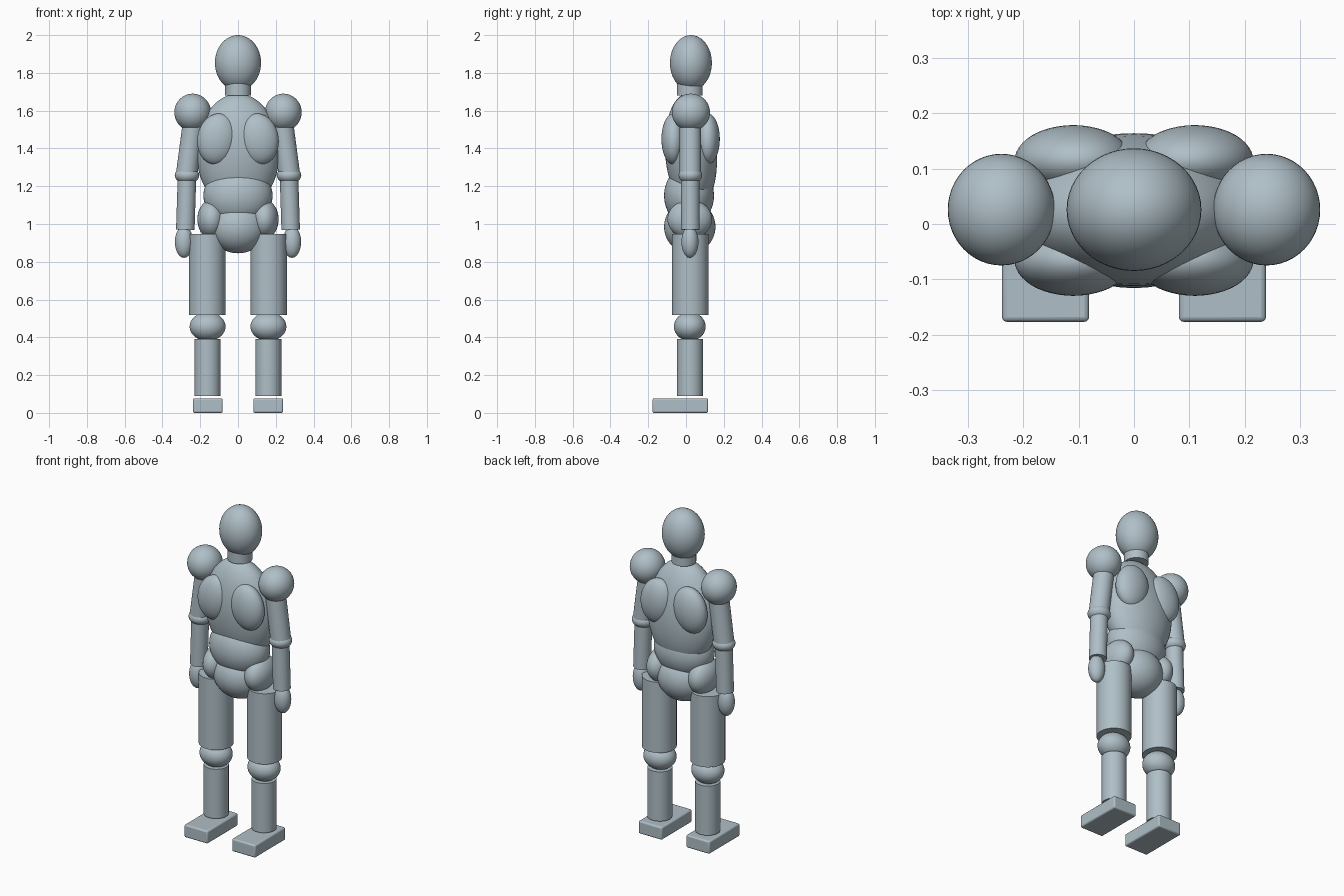
import bpy
import math
from mathutils import Vector

cube = bpy.data.objects.get("Cube")
if cube:
    bpy.data.objects.remove(cube, do_unlink=True)

# Single blue-grey material
COLOUR = (0.43, 0.52, 0.57, 1.0)
mat = bpy.data.materials.new("blue_grey")
mat.use_nodes = True
mat.diffuse_color = COLOUR
mat.node_tree.nodes["Principled BSDF"].inputs["Base Color"].default_value = COLOUR

Y = 0.023  # depth of the body's centre line


def finish(name):
    """Name, colour and smooth the active object."""
    ob = bpy.context.object
    ob.name = ob.data.name = name
    ob.data.materials.append(mat)
    bpy.ops.object.shade_smooth_by_angle(angle=math.radians(35))
    return ob


def ellipsoid(name, centre, radii, tilt=(0, 0, 0)):
    bpy.ops.mesh.primitive_uv_sphere_add(
        segments=48, ring_count=24, radius=1, location=centre,
        rotation=[math.radians(a) for a in tilt])
    bpy.context.object.scale = radii
    return finish(name)


def tube(name, start, end, radius):
    start, end = Vector(start), Vector(end)
    axis = end - start
    bpy.ops.mesh.primitive_cylinder_add(
        vertices=48, radius=radius, depth=axis.length, location=(start + end) / 2,
        rotation=axis.to_track_quat('Z', 'Y').to_euler())
    return finish(name)


def rounded_box(name, low, high, bevel):
    low, high = Vector(low), Vector(high)
    bpy.ops.mesh.primitive_cube_add(size=1, location=(low + high) / 2)
    bpy.context.object.scale = high - low
    bpy.ops.object.transform_apply(location=False, rotation=False, scale=True)
    mod = bpy.context.object.modifiers.new("rounded_edges", 'BEVEL')
    mod.width, mod.segments = bevel, 3
    return finish(name)


# Head and torso
ellipsoid("head", (0, 0.026, 1.853), (0.122, 0.111, 0.147))
tube("neck", (0, 0.02, 1.68), (0, 0.02, 1.77), 0.068)
ellipsoid("chest", (0, 0.026, 1.38), (0.22, 0.137, 0.31), (4, 0, 0))
ellipsoid("abdomen", (0, 0.016, 1.15), (0.183, 0.132, 0.16))
ellipsoid("pelvis", (0, 0.02, 0.985), (0.155, 0.136, 0.14))

# Paired parts, s is the side direction
for side, s in (("left", 1), ("right", -1)):
    # Chest and back muscles
    ellipsoid(f"{side}_pectoral", (s * 0.11, -0.066, 1.45),
              (0.105, 0.064, 0.136), (0, -s * 10, 0))
    ellipsoid(f"{side}_shoulder_blade", (s * 0.11, 0.115, 1.45),
              (0.105, 0.064, 0.136), (0, -s * 10, 0))
    ellipsoid(f"{side}_hip", (s * 0.14, 0.02, 1.025), (0.075, 0.118, 0.103))

    # Arm
    ellipsoid(f"{side}_shoulder", (s * 0.24, 0.026, 1.591), (0.097, 0.101, 0.099))
    tube(f"{side}_upper_arm", (s * 0.231, Y, 1.57), (s * 0.272, Y, 1.26), 0.057)
    ellipsoid(f"{side}_elbow", (s * 0.27, Y, 1.258), (0.065, 0.062, 0.045))
    tube(f"{side}_forearm", (s * 0.27, Y, 1.25), (s * 0.279, Y, 0.97), 0.049)
    ellipsoid(f"{side}_hand", (s * 0.286, 0.021, 0.905), (0.048, 0.045, 0.084))

    # Leg
    tube(f"{side}_thigh", (s * 0.163, Y, 0.518), (s * 0.163, Y, 0.947), 0.096)
    ellipsoid(f"{side}_knee", (s * 0.161, 0.02, 0.457), (0.095, 0.084, 0.076))
    tube(f"{side}_shin", (s * 0.161, 0.021, 0.09), (s * 0.161, 0.021, 0.39), 0.069)
    rounded_box(f"{side}_foot", (s * 0.16 - 0.079, -0.177, 0),
                (s * 0.16 + 0.079, 0.117, 0.077), 0.009)
